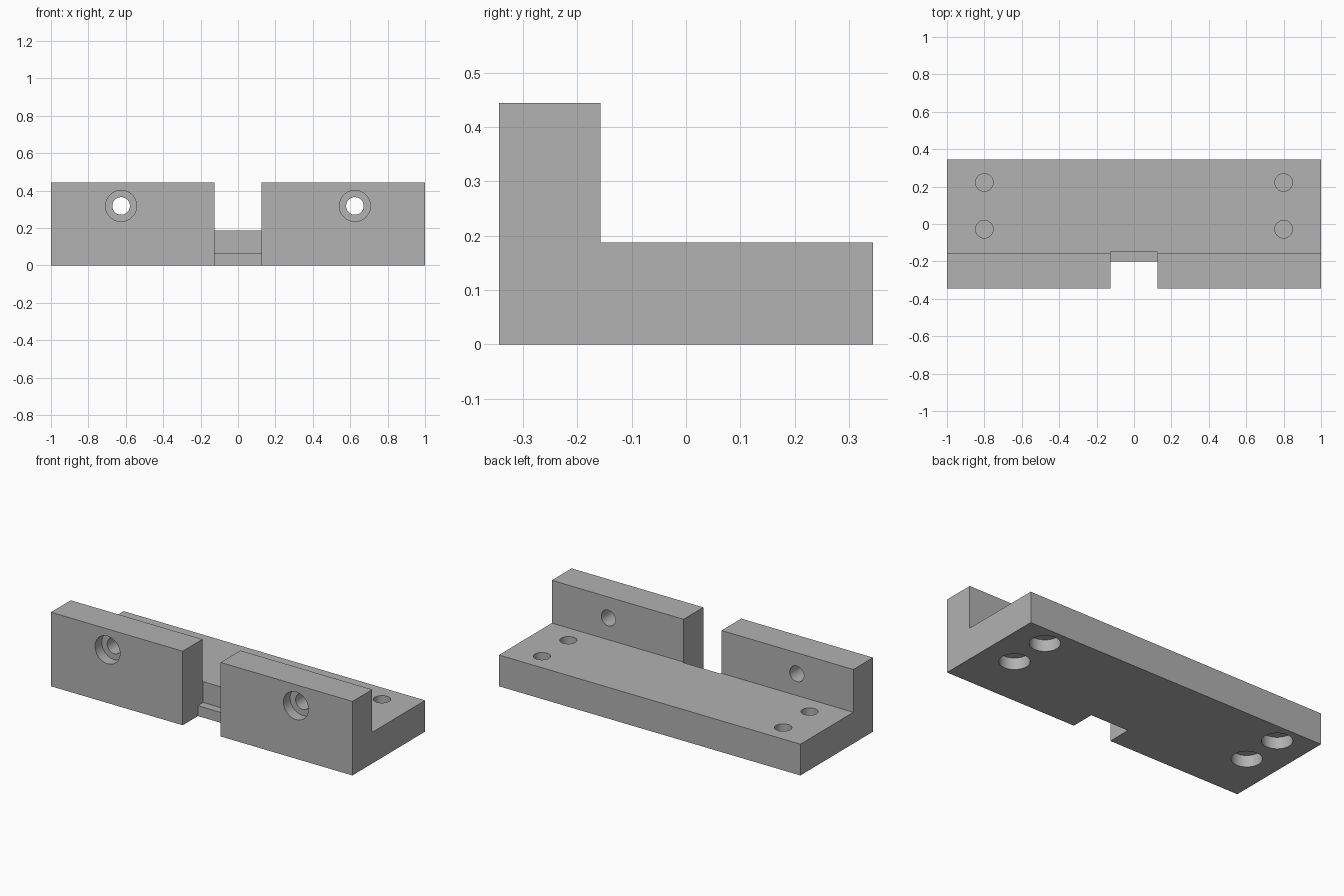
import bpy, bmesh, math
from mathutils import Matrix

if "Cube" in bpy.data.objects:
    bpy.data.objects.remove(bpy.data.objects["Cube"])

grey = bpy.data.materials.new("grey plastic")
grey.diffuse_color = (0.445, 0.445, 0.445, 1)
grey.use_nodes = True
grey.node_tree.nodes["Principled BSDF"].inputs["Base Color"].default_value = grey.diffuse_color

HALF_X, HALF_Y = 1.0, 0.344
BASE_H, WALL_H, WALL_BACK = 0.1875, 0.444, -0.157


def finish(name, bm):
    bmesh.ops.recalc_face_normals(bm, faces=bm.faces)
    mesh = bpy.data.meshes.new(name)
    bm.to_mesh(mesh)
    bm.free()
    mesh.materials.append(grey)
    obj = bpy.data.objects.new(name, mesh)
    bpy.context.collection.objects.link(obj)
    return obj


def extrude_x(name, profile, half_width):
    """Extrude a (y, z) profile symmetrically along x."""
    bm = bmesh.new()
    face = bm.faces.new([bm.verts.new((-half_width, y, z)) for y, z in profile])
    side = bmesh.ops.extrude_face_region(bm, geom=[face])["geom"]
    verts = [v for v in side if isinstance(v, bmesh.types.BMVert)]
    bmesh.ops.translate(bm, verts=verts, vec=(2 * half_width, 0, 0))
    return finish(name, bm)


def drill(name, radius, start, end, axis, spots):
    """Cylinders from start to end along axis 'Y' or 'Z' at each spot."""
    bm = bmesh.new()
    mid = (start + end) / 2
    for a, b in spots:
        pos = (a, mid, b) if axis == 'Y' else (a, b, mid)
        turn = Matrix.Rotation(math.pi / 2, 4, 'X') if axis == 'Y' else Matrix()
        bmesh.ops.create_cone(bm, cap_ends=True, segments=48, radius1=radius,
                              radius2=radius, depth=end - start,
                              matrix=Matrix.Translation(pos) @ turn)
    return finish(name, bm)


# L-shaped body
bracket = extrude_x("bracket", [
    (-HALF_Y, 0), (HALF_Y, 0), (HALF_Y, BASE_H),
    (WALL_BACK, BASE_H), (WALL_BACK, WALL_H), (-HALF_Y, WALL_H)], HALF_X)

# Stepped centre notch, leaving a low lip
notch = extrude_x("notch_cutter", [
    (-0.5, -0.1), (-0.2, -0.1), (-0.2, 0.0625),
    (-0.15, 0.0625), (-0.15, 0.6), (-0.5, 0.6)], 0.126)

# Wall holes with counterbores on the front
wall_spots = [(s * 0.625, 0.318) for s in (-1, 1)]
# Base holes with counterbores underneath and a thin web between
base_spots = [(s * 0.8, y) for s in (-1, 1) for y in (-0.028, 0.222)]

cutters = [
    notch,
    drill("wall_hole_cutter", 0.047, -0.5, 0.0, 'Y', wall_spots),
    drill("wall_counterbore_cutter", 0.083, -0.5, -0.28, 'Y', wall_spots),
    drill("base_hole_cutter", 0.047, 0.0825, 0.3, 'Z', base_spots),
    drill("base_counterbore_cutter", 0.083, -0.1, 0.07, 'Z', base_spots),
]
for cutter in cutters:
    cutter.hide_render = True
    cutter.hide_set(True)
    mod = bracket.modifiers.new(cutter.name, 'BOOLEAN')
    mod.operation = 'DIFFERENCE'
    mod.solver = 'EXACT'
    mod.object = cutter

# Apply the cuts, then smooth only the hole walls
bpy.context.view_layer.objects.active = bracket
bracket.select_set(True)
for mod in list(bracket.modifiers):
    bpy.ops.object.modifier_apply(modifier=mod.name)
bpy.ops.object.shade_smooth_by_angle(angle=math.radians(30))
for cutter in cutters:
    bpy.data.objects.remove(cutter)
